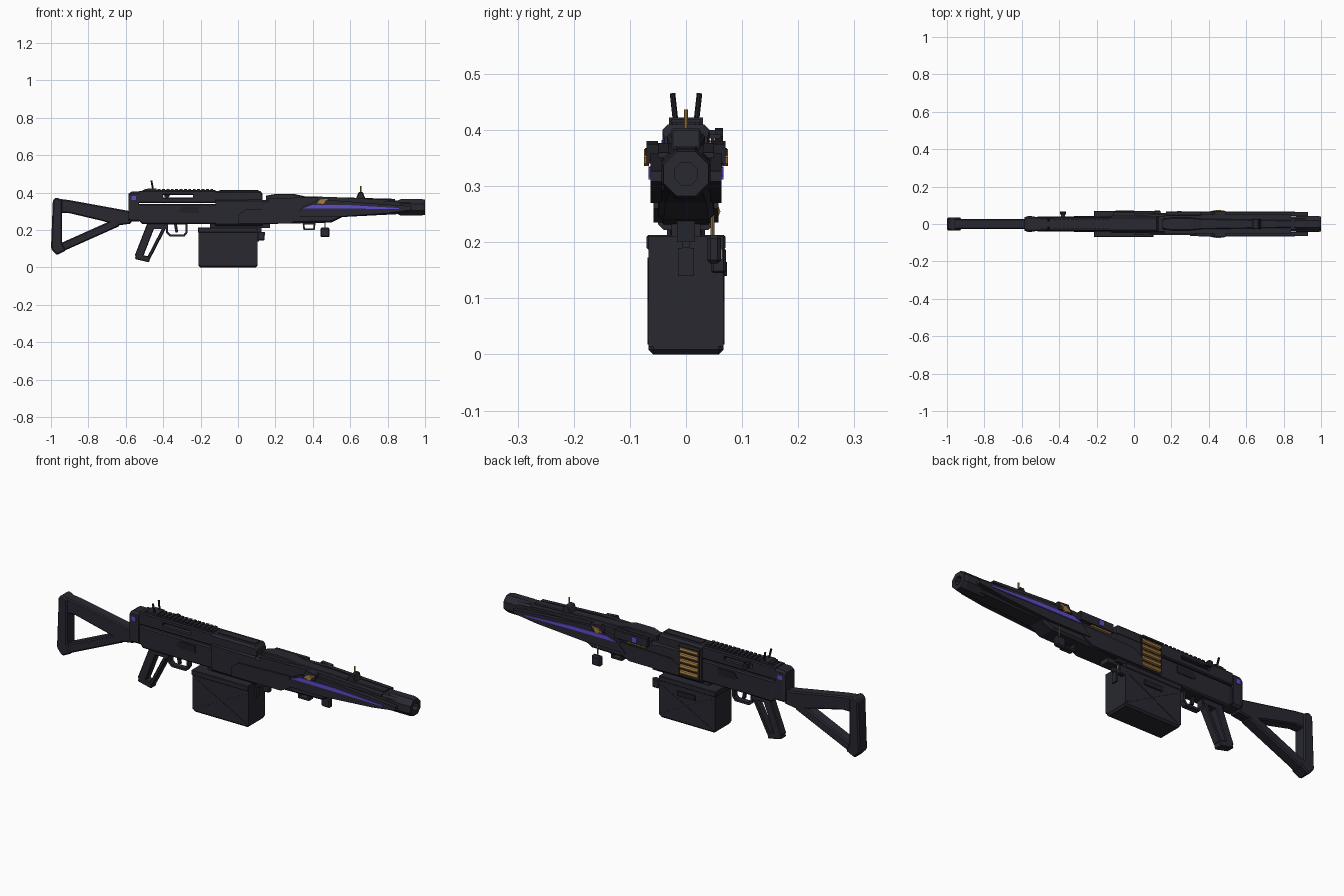
import bpy, bmesh, math
from mathutils import Vector

cube = bpy.data.objects.get("Cube")
if cube:
    bpy.data.objects.remove(cube, do_unlink=True)


def material(name, red, green, blue):
    mat = bpy.data.materials.new(name)
    mat.use_nodes = True
    mat.diffuse_color = (red, green, blue, 1)
    mat.node_tree.nodes["Principled BSDF"].inputs["Base Color"].default_value = mat.diffuse_color
    return mat


DARK = material("dark gunmetal", .021, .021, .03)
BLACK = material("black metal", .014, .014, .019)
PURPLE = material("purple glow", .11, .07, .62)
GOLD = material("brass", .38, .2, .05)


def finish(name, bm, mat, bevel=0):
    bmesh.ops.recalc_face_normals(bm, faces=bm.faces)
    mesh = bpy.data.meshes.new(name)
    bm.to_mesh(mesh)
    bm.free()
    mesh.materials.append(mat)
    part = bpy.data.objects.new(name, mesh)
    bpy.context.collection.objects.link(part)
    if bevel:
        chamfer = part.modifiers.new("edge_chamfer", 'BEVEL')
        chamfer.width, chamfer.segments = bevel, 1
    return part


def skin(name, rings, mat=DARK, bevel=0, closed=False):
    """Bridge equal rings of points, then cap the ends or close into a loop."""
    bm = bmesh.new()
    loops = [[bm.verts.new(point) for point in ring] for ring in rings]
    if closed:
        loops.append(loops[0])
    else:
        bm.faces.new(loops[0])
        bm.faces.new(loops[-1])
    for first, second in zip(loops, loops[1:]):
        for i in range(len(first)):
            bm.faces.new((first[i - 1], first[i], second[i], second[i - 1]))
    finish(name, bm, mat, bevel)


def prism(name, outline, half, y=0, mat=DARK, bevel=0):
    """Extrude an xz outline to both sides of y."""
    skin(name, [[(x, side, z) for x, z in outline] for side in (y - half, y + half)], mat, bevel)


def rect(x, z):
    return [(x[0], z[0]), (x[1], z[0]), (x[1], z[1]), (x[0], z[1])]


def box(name, x, z, half, y=0, mat=DARK, bevel=0):
    prism(name, rect(x, z), half, y, mat, bevel)


def beam(name, start, end, thick, half, mat=DARK, bevel=0):
    """Bar of even thickness between two xz points."""
    a, b = Vector(start), Vector(end)
    off = (b - a).orthogonal().normalized() * thick / 2
    prism(name, [a - off, b - off, b + off, a + off], half, mat=mat, bevel=bevel)


def pair(name, outline, out, mat=DARK, thick=.007):
    """Matching plates on both flanks, with their outer face at out."""
    for side, sign in (("right", -1), ("left", 1)):
        prism(f"{name}_{side}", outline, thick / 2, sign * (out - thick / 2), mat)


def loft(name, sections, cut=.01):
    """Chamfered sections along x: x, half width, bottom, top."""
    rings = []
    for x, w, low, high in sections:
        flank = [(w - cut, low), (w, low + cut), (w, high - cut), (w - cut, high)]
        rings.append([(x, y, z) for y, z in flank] + [(x, -y, z) for y, z in reversed(flank)])
    skin(name, rings)


def loop_guard(name, outline, wall, half):
    """Open frame whose hole is the outline shrunk by the wall."""
    points = [Vector(p) for p in outline]
    rings = []
    for i, here in enumerate(points):
        before = (here - points[i - 1]).normalized()
        after = (points[(i + 1) % len(points)] - here).normalized()
        hole = here + (after - before) * wall / abs(before.cross(after))
        rings.append([(p.x, y, p.y) for p, y in
                      ((here, -half), (here, half), (hole, half), (hole, -half))])
    skin(name, rings, closed=True)


def rod(name, start, end, radius, mat=DARK):
    a, b = Vector(start), Vector(end)
    bm = bmesh.new()
    bmesh.ops.create_cone(bm, cap_ends=True, segments=8, radius1=radius, radius2=radius, depth=(b - a).length)
    part = finish(name, bm, mat)
    part.location = (a + b) / 2
    part.rotation_euler = (b - a).to_track_quat('Z', 'Y').to_euler()


# Stations shared by neighbouring parts
TAIL, SEAM, NOSE = -.53, -.12, .13
BOLT, ROOF = .34, .41

# Skeleton stock and butt pad
prism("stock_top", [(-.98, .37), (-.9, .36), (-.57, .3), (-.57, .235), (-.64, .225), (-.73, .25), (-.9, .29), (-.98, .29)],
      half=.028, bevel=.006)
beam("stock_lower_strut", (-.96, .1), (-.64, .243), thick=.045, half=.028, bevel=.006)
prism("butt_pad", [(-.99, .36), (-.97, .376), (-.94, .36), (-.94, .13), (-.92, .09), (-.97, .066), (-1, .1)],
      half=.034, bevel=.007)

# Rear receiver, open along the bolt seam and through the upper slot
loft("receiver_end", [(-.585, .037, .25, .395), (-.57, .041, .245, .405), (TAIL, .041, .245, .405)])
loft("receiver_lower", [(TAIL, .036, .25, BOLT), (TAIL + .02, .04, .232, BOLT), (SEAM, .04, .232, BOLT)], cut=.006)
SILL, SLOT = BOLT + .006, (-.4, -.24)
for start, end, low, high in ((TAIL, SLOT[0], SILL, ROOF), (SLOT[1], SEAM, SILL, ROOF),
                              (*SLOT, SILL, .375), (*SLOT, .387, ROOF)):
    loft("receiver_upper", [(start, .037, low, high), (end, .037, low, high)], cut=.005)
pair("badge", rect((-.57, -.545), (.36, .382)), out=.044, mat=PURPLE)
pair("side_recess", [(-.32, .3), (-.3, .29), (-.21, .29), (-.21, .325), (-.3, .325)], out=.044, mat=BLACK)
box("charging_handle", x=(-.39, -.37), z=(.388, .4), half=.015, y=.04)
rod("charging_knob", (-.38, .052, .388), (-.38, .066, .388), radius=.016, mat=BLACK)

# Top rail and rear sight
box("rail_base", x=(-.51, SEAM), z=(.4, ROOF + .004), half=.024)
for i in range(16):
    tooth = TAIL + .03 + i * .0235
    box("rail_tooth", x=(tooth, tooth + .015), z=(ROOF, ROOF + .01), half=.026)
box("rear_sight_base", x=(-.485, -.435), z=(.4, .422), half=.03)
for side in (-1, 1):
    rod("rear_sight_prong", (-.455, side * .019, .42), (-.463, side * .024, .465), radius=.005, mat=BLACK)

# Middle receiver with feed cover
loft("receiver_middle", [(SEAM, .047, .222, .365), (NOSE, .05, .222, .365)])
loft("feed_cover", [(SEAM, .042, .35, ROOF), (NOSE - .01, .042, .35, ROOF), (NOSE, .038, .35, .395)])
box("cover_ridge", x=(SEAM + .02, NOSE - .02), z=(.4, .414), half=.018)
pair("forward_panel", [(0, .235), (0, .28), (.04, .31), (.33, .32), (.33, .26), (.28, .235)], out=.058, thick=.02)

# Ammunition in the open left feed port, under a dark lip
box("feed_port", x=(-.11, 0), z=(.235, .39), half=.003, y=.048, mat=BLACK)
box("feed_port_lip", x=(-.112, .002), z=(.385, .393), half=.011, y=.051)
for i in range(5):
    level = .255 + i * .029
    rod("cartridge", (-.105, .05, level), (-.005, .05, level), radius=.0115, mat=GOLD)

# Handguard, top hump and side blades
loft("handguard", [(NOSE, .05, .232, .36), (.5, .05, .24, .372), (.56, .047, .27, .37), (.95, .038, .29, .355)])
loft("top_hump", [(.15, .025, .355, .384), (.2, .034, .355, .393), (.3, .034, .355, .393),
                  (.36, .028, .355, .38), (.84, .02, .34, .367)], cut=.004)
pair("top_strake", [(.16, .35), (.16, .37), (.5, .377), (.84, .36), (.84, .35)], out=.05, thick=.02)
pair("side_blade", [(.3, .27), (.35, .325), (.42, .355), (.52, .358), (.93, .327), (.93, .308), (.8, .29), (.52, .27)],
     out=.063, thick=.02)
pair("glow_strip", [(.345, .316), (.4, .335), (.6, .333), (.86, .318), (.86, .312), (.6, .315)], out=.067, mat=PURPLE)
pair("screw_mount", [(.41, .34), (.48, .34), (.49, .375), (.43, .38)], out=.07, thick=.02)
pair("brass_tail", [(.42, .342), (.44, .34), (.485, .368), (.44, .363)], out=.073, mat=GOLD)
for side in (-1, 1):
    rod("brass_screw", (.45, side * .066, .351), (.45, side * .075, .351), radius=.015, mat=GOLD)

# Left side accessory box
box("side_box", x=(.17, .36), z=(.335, .38), half=.011, y=.056, bevel=.003)
box("side_box_light", x=(.23, .255), z=(.345, .37), half=.002, y=.068, mat=PURPLE)
box("side_box_brass", x=(.18, .29), z=(.328, .336), half=.006, y=.057, mat=GOLD)

# Muzzle, a hollow eight-sided tube
rings = []
for x, flat in ((.85, .034), (.87, .044), (.98, .044), (1, .04), (1, .02), (.93, .02)):
    radius = flat / math.cos(math.pi / 8)
    angles = [math.pi * (k + .5) / 4 for k in range(8)]
    rings.append([(x, radius * math.cos(a), .322 + radius * math.sin(a)) for a in angles])
skin("muzzle", rings)

# Front sight
prism("front_sight_base", [(.625, .355), (.645, .403), (.668, .403), (.685, .355)], half=.027, bevel=.004)
rod("front_sight_post", (.657, 0, .4), (.657, 0, .437), radius=.004, mat=GOLD)

# Box magazine with lid, latch and crossed ribs
BACK, FRONT, LID = -.21, .105, .19
box("magazine_base", x=(BACK, FRONT), z=(0, .03), half=.067, bevel=.009)
box("magazine", x=(BACK, FRONT), z=(.014, LID), half=.067)
box("magazine_lid", x=(BACK - .005, FRONT), z=(LID - .003, LID + .023), half=.07, bevel=.003)
box("magazine_neck", x=(-.15, .17), z=(.21, .235), half=.026)
box("front_latch", x=(FRONT, FRONT + .008), z=(.14, LID), half=.014)
box("latch_tab", x=(FRONT, FRONT + .02), z=(LID, .235), half=.006)
box("hinge_block", x=(FRONT, .142), z=(.145, LID), half=.013, y=.058, bevel=.004)
box("hinge_brass", x=(.139, .144), z=(.17, LID), half=.003, y=.061, mat=GOLD)
box("magazine_handle", x=(-.1, 0), z=(.14, .165), half=.004, y=.069, mat=BLACK)
for low, high in ((BACK, FRONT), (FRONT, BACK)):
    beam("crossed_rib", (low * .9, .02), (high * .9, LID - .02), thick=.006, half=.069)

# Open grip, trigger and guard
beam("grip_rear", (-.46, .24), (-.532, .055), thick=.044, half=.021, bevel=.004)
beam("grip_front", (-.39, .22), (-.478, .05), thick=.018, half=.021, bevel=.004)
beam("grip_base", (-.548, .06), (-.472, .042), thick=.03, half=.021, bevel=.004)
box("grip_top", x=(-.485, -.38), z=(.207, .24), half=.021)
loop_guard("trigger_guard", [(-.385, .24), (-.385, .185), (-.365, .166), (-.285, .166), (-.27, .185), (-.27, .24)],
           wall=.011, half=.014)
beam("trigger", (-.335, .235), (-.327, .188), thick=.015, half=.006, mat=BLACK)

# Sling loop and hanging charm
loop_guard("sling_loop", [(.345, .24), (.35, .2), (.41, .2), (.415, .24)], wall=.009, half=.016)
rod("charm_cord", (.465, .047, .21), (.465, .047, .262), radius=.0035, mat=GOLD)
box("charm", x=(.44, .49), z=(.162, .213), half=.0125, y=.05, bevel=.006)
